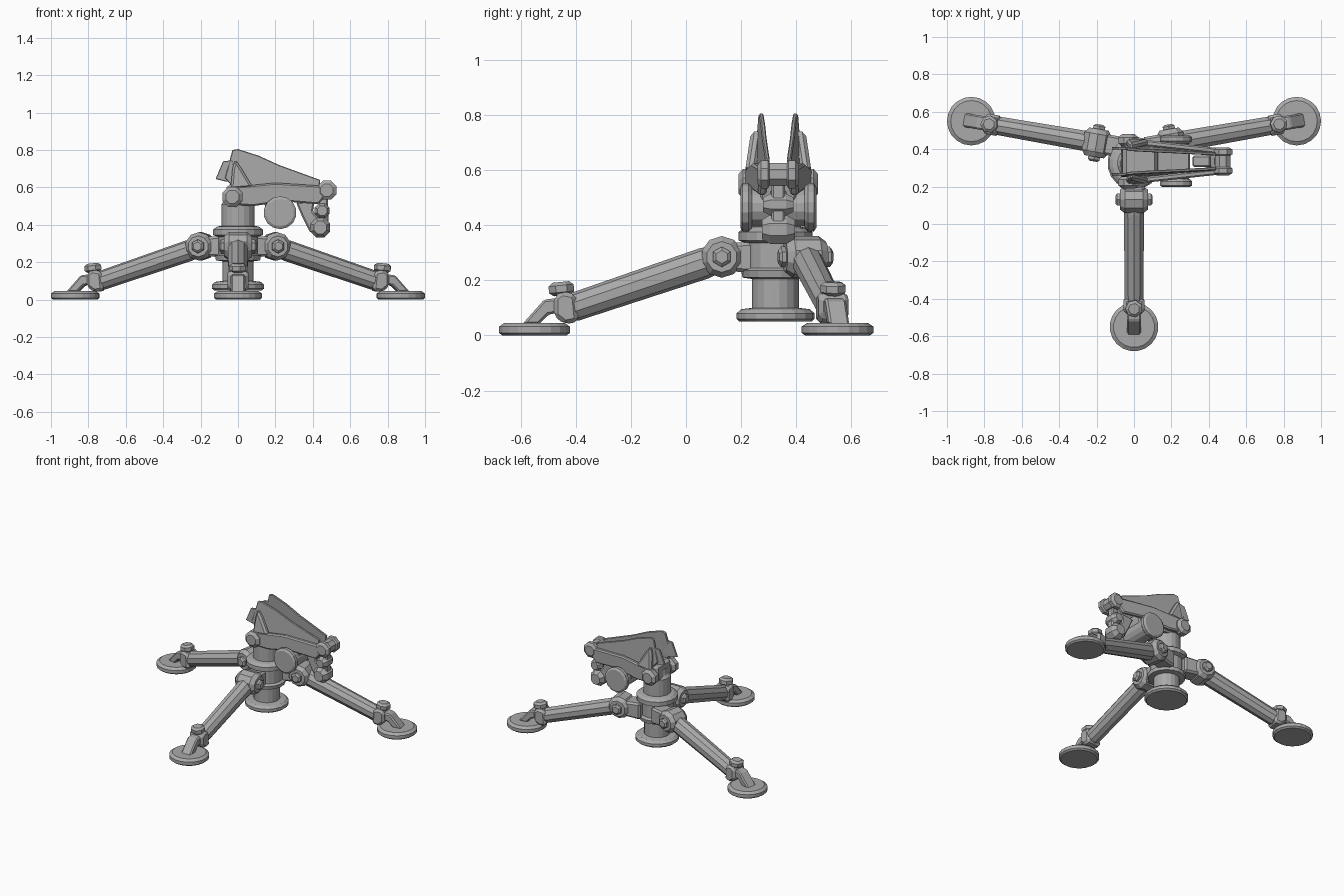
import bpy, bmesh, math
from mathutils import Matrix, Vector

cube = bpy.data.objects.get("Cube")
if cube:
    bpy.data.objects.remove(cube)

grey = bpy.data.materials.new("metal_grey")
grey.use_nodes = True
grey.diffuse_color = (0.4, 0.4, 0.4, 1)
grey.node_tree.nodes["Principled BSDF"].inputs["Base Color"].default_value = (0.4, 0.4, 0.4, 1)

MID = 0.335          # depth of the column axis
WORLD = Matrix()


def finish(name, bm, frame, bevel=0):
    bmesh.ops.recalc_face_normals(bm, faces=bm.faces)
    mesh = bpy.data.meshes.new(name)
    bm.to_mesh(mesh)
    bm.free()
    mesh.materials.append(grey)
    obj = bpy.data.objects.new(name, mesh)
    obj.matrix_world = frame
    bpy.context.collection.objects.link(obj)
    if bevel:
        mod = obj.modifiers.new("bevel", 'BEVEL')
        mod.width = bevel
        mod.segments = 1
    return obj


def lathe(name, start, end, profile, sides=12, frame=WORLD):
    """Closed turned part: profile holds (fraction along axis, radius)."""
    start, end = Vector(start), Vector(end)
    axis = end - start
    turn = axis.to_track_quat('Z', 'Y')
    bm = bmesh.new()
    rings = []
    for t, r in profile:
        ring = []
        for i in range(sides):
            a = math.tau * (i + 0.5) / sides
            ring.append(bm.verts.new(start + axis * t + turn @ Vector((r * math.cos(a), r * math.sin(a), 0))))
        rings.append(ring)
    for low, high in zip(rings, rings[1:]):
        for i in range(sides):
            j = (i + 1) % sides
            bm.faces.new((low[i], low[j], high[j], high[i]))
    bm.faces.new(rings[0])
    bm.faces.new(rings[-1])
    return finish(name, bm, frame)


def knob(name, start, end, r, sides=8, frame=WORLD):
    return lathe(name, start, end, [(0, r * 0.65), (0.25, r), (0.75, r), (1, r * 0.65)], sides, frame)


def plate(name, outline, y, thick, slant=0, lean=0, frame=WORLD, bevel=0.008):
    """Side outline in x and z, given thickness across y."""
    bm = bmesh.new()
    layers = [[bm.verts.new((x, y + s * thick / 2 + slant * x + lean * z, z)) for x, z in outline]
              for s in (-1, 1)]
    n = len(outline)
    for i in range(n):
        j = (i + 1) % n
        bm.faces.new((layers[0][i], layers[0][j], layers[1][j], layers[1][i]))
    for layer in layers:
        bm.faces.new(layer)
    return finish(name, bm, frame, bevel)


# Legs: local x runs from the foot in to the column
def leg(side, foot, joint):
    angle = math.atan2(joint[1] - foot[1], joint[0] - foot[0])
    f = Matrix.Translation((*foot, 0)) @ Matrix.Rotation(angle, 4, 'Z')
    lathe(side + "_foot_pad", (0, 0, 0), (0, 0, 0.046),
          [(0, 0.118), (0.2, 0.13), (0.7, 0.13), (1, 0.11)], 20, f)
    plate(side + "_foot_bracket", [(-0.045, 0.04), (0.035, 0.13), (0.12, 0.14), (0.12, 0.09),
                                   (0.05, 0.075), (0.015, 0.04)], 0, 0.075, frame=f)
    plate(side + "_foot_clamp", [(0.07, 0.07), (0.07, 0.14), (0.1, 0.16), (0.15, 0.15),
                                 (0.16, 0.05), (0.11, 0.04)], 0, 0.11, frame=f, bevel=0.015)
    knob(side + "_foot_knob", (0.1, 0, 0.145), (0.095, 0, 0.194), 0.047, 7, f)
    lathe(side + "_leg_tube", (0.12, 0, 0.095), (0.67, 0, 0.28),
          [(0, 0.045), (0.05, 0.052), (0.9, 0.057), (1, 0.05)], 10, f)
    lathe(side + "_joint_barrel", (0.68, -0.075, 0.285), (0.68, 0.075, 0.285),
          [(0, 0.056), (0.18, 0.076), (0.82, 0.076), (1, 0.056)], 10, f)
    for s in (-1, 1):
        knob(side + "_joint_bolt", (0.68, s * 0.06, 0.285), (0.68, s * 0.1, 0.285), 0.037, 6, f)
    plate(side + "_joint_lug", [(0.68, 0.235), (0.83, 0.225), (0.83, 0.34), (0.68, 0.335)],
          0, 0.11, frame=f, bevel=0.012)


leg("front", (0, -0.55), (0, 0.13))
for s, side in ((-1, "right"), (1, "left")):
    leg(side, (s * 0.87, 0.55), (s * 0.18, 0.43))

# Column: base flange, post, hub, collar and neck
height = 0.6
steps = [(0.05, 0.13), (0.06, 0.142), (0.08, 0.142), (0.095, 0.125), (0.1, 0.085), (0.205, 0.085),
         (0.21, 0.12), (0.235, 0.125), (0.245, 0.108), (0.335, 0.108), (0.345, 0.135),
         (0.375, 0.135), (0.39, 0.115), (0.395, 0.09), (0.51, 0.09), (0.53, 0.075), (0.57, 0.07)]
lathe("column", (0, MID - 0.01, 0), (0, MID - 0.01, height), [(z / height, r) for z, r in steps], 18)

# Head: mirrored arms, side panels, struts and bolts
for s, side in ((-1, "front"), (1, "back")):
    def at(x, off, z):
        return (x, MID + s * off, z)

    plate(side + "_head_arm", [(-0.05, 0.51), (0.08, 0.5), (0.25, 0.525), (0.43, 0.51), (0.49, 0.58),
                               (0.43, 0.61), (0.2, 0.625), (0, 0.605), (-0.06, 0.58)],
          MID + s * 0.105, 0.032, slant=-s * 0.11)
    plate(side + "_side_panel", [(0, 0.57), (-0.07, 0.65), (-0.03, 0.8), (0.0, 0.805), (0.11, 0.77),
                                 (0.22, 0.72), (0.44, 0.64), (0.43, 0.56), (0.2, 0.55)],
          MID + s * 0.11, 0.016, slant=-s * 0.075, lean=-s * 0.06, bevel=0.004)
    plate(side + "_rear_flap", [(-0.06, 0.63), (-0.12, 0.645), (-0.08, 0.74), (-0.03, 0.745), (-0.01, 0.66)],
          MID + s * 0.07, 0.014, bevel=0.003)
    plate(side + "_rear_strut", [(-0.04, 0.59), (-0.03, 0.7), (-0.015, 0.75), (0.02, 0.7), (0.08, 0.6)],
          MID + s * 0.19, 0.04, lean=-s * 0.15, bevel=0.012)
    knob(side + "_rear_bolt", at(-0.03, 0.08, 0.55), at(-0.03, 0.145, 0.55), 0.058)
    knob(side + "_tip_bolt", at(0.475, 0.025, 0.585), at(0.475, 0.075, 0.585), 0.055)
    lathe(side + "_drum_cap", at(0.225, 0.095, 0.465), at(0.225, 0.138, 0.465),
          [(0, 0.075), (0.3, 0.088), (0.8, 0.088), (1, 0.074)], 14)

# Parts between the arms
plate("neck_block", [(-0.07, 0.5), (0.1, 0.5), (0.13, 0.61), (-0.06, 0.62)], MID, 0.17, bevel=0.02)
lathe("drum", (0.225, MID - 0.1, 0.465), (0.225, MID + 0.1, 0.465), [(0, 0.07), (1, 0.07)], 14)
plate("drum_hanger", [(0.16, 0.45), (0.28, 0.45), (0.3, 0.56), (0.12, 0.58)], MID, 0.13)
knob("tip_pin", (0.475, MID - 0.065, 0.585), (0.475, MID + 0.065, 0.585), 0.045)
plate("tip_link", [(0.425, 0.36), (0.485, 0.36), (0.48, 0.6), (0.435, 0.6)], MID, 0.05)
knob("upper_tip_roller", (0.45, MID - 0.055, 0.475), (0.45, MID + 0.055, 0.475), 0.043)
knob("lower_tip_roller", (0.44, MID - 0.06, 0.385), (0.44, MID + 0.06, 0.385), 0.057)
plate("lower_tip_web", [(0.31, 0.52), (0.34, 0.45), (0.385, 0.36), (0.45, 0.34), (0.45, 0.42),
                        (0.4, 0.47), (0.41, 0.53)], MID, 0.06)
